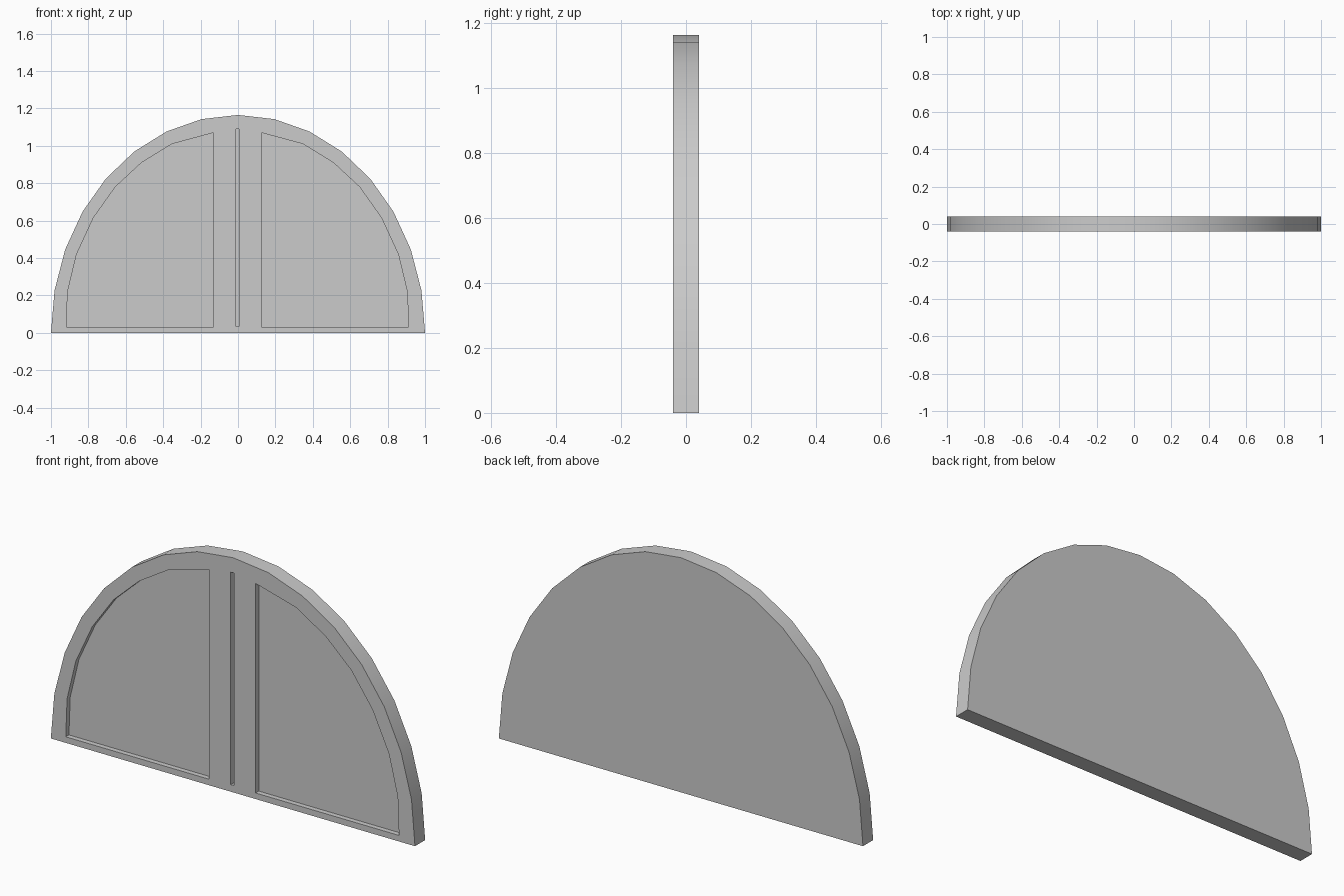
import bpy, bmesh
from math import sin, cos, pi

if "Cube" in bpy.data.objects:
    bpy.data.objects.remove(bpy.data.objects["Cube"])

HEIGHT = 1.165      # rise of the arch
HALF_DEPTH = 0.04
RECESS = 0.025      # depth of the sunk panels
STEPS = 16          # facets round the arch
SHIFT = -0.003      # slight offset of the sunk details

grey = bpy.data.materials.new("plain_grey")
grey.use_nodes = True
grey.diffuse_color = (0.6, 0.6, 0.6, 1)
grey.node_tree.nodes["Principled BSDF"].inputs["Base Color"].default_value = (0.6, 0.6, 0.6, 1)


def prism(name, outline, y0, y1):
    """Extrude an x-z outline from y0 to y1."""
    bm = bmesh.new()
    face = bm.faces.new([bm.verts.new((x, y0, z)) for x, z in outline])
    new = bmesh.ops.extrude_face_region(bm, geom=[face])["geom"]
    verts = [v for v in new if isinstance(v, bmesh.types.BMVert)]
    bmesh.ops.translate(bm, verts=verts, vec=(0, y1 - y0, 0))
    bmesh.ops.recalc_face_normals(bm, faces=bm.faces)
    mesh = bpy.data.meshes.new(name)
    bm.to_mesh(mesh)
    bm.free()
    obj = bpy.data.objects.new(name, mesh)
    bpy.context.collection.objects.link(obj)
    mesh.materials.append(grey)
    return obj


# Half-elliptical slab
arch = [(cos(pi * i / STEPS), HEIGHT * sin(pi * i / STEPS)) for i in range(STEPS + 1)]
slab = prism("arched_slab", arch, -HALF_DEPTH, HALF_DEPTH)

# Sunk quarter panels and the narrow centre groove
panel = [(0.128, 0.03), (0.915, 0.03), (0.908, 0.22), (0.86, 0.42), (0.77, 0.615),
         (0.653, 0.78), (0.513, 0.91), (0.35, 1.01), (0.128, 1.07)]
groove = [(-0.009, 0.035), (0.009, 0.035), (0.009, 1.09), (-0.009, 1.09)]
shapes = {
    "left_panel_cutter": panel,
    "right_panel_cutter": [(-x, z) for x, z in panel],
    "groove_cutter": groove,
}
bpy.context.view_layer.objects.active = slab
for name, outline in shapes.items():
    cutter = prism(name, [(x + SHIFT, z) for x, z in outline],
                   -HALF_DEPTH - 0.05, -HALF_DEPTH + RECESS)
    cutter.hide_render = True
    cut = slab.modifiers.new(name, 'BOOLEAN')
    cut.operation = 'DIFFERENCE'
    cut.solver = 'EXACT'
    cut.object = cutter
    bpy.ops.object.modifier_apply(modifier=cut.name)
    bpy.data.objects.remove(cutter)

# Smooth rim, sharp borders
bpy.ops.object.select_all(action='DESELECT')
slab.select_set(True)
bpy.ops.object.shade_smooth_by_angle(angle=pi / 6)
